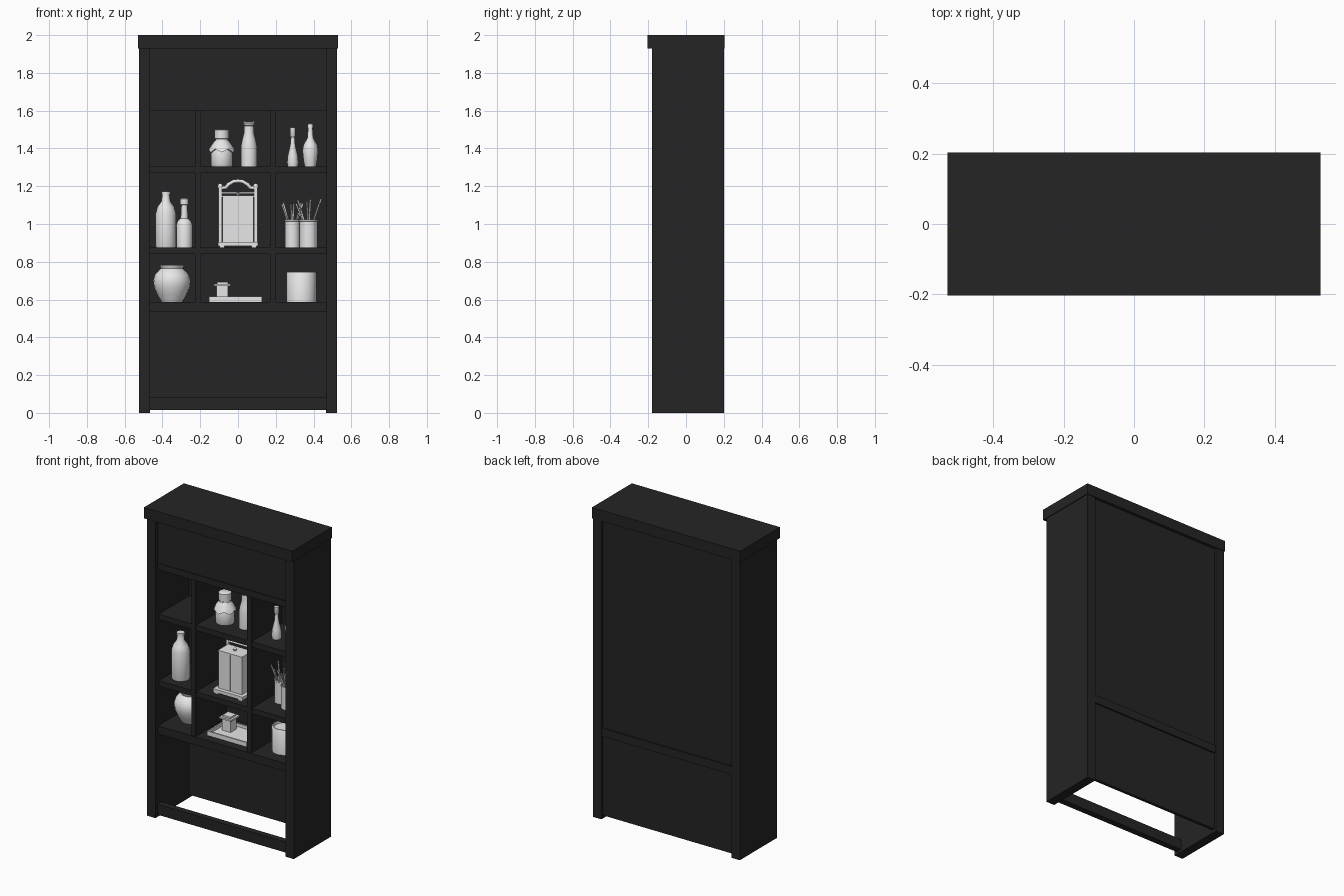
import bpy, bmesh, math, random
from mathutils import Vector

random.seed(4)
default_cube = bpy.data.objects.get("Cube")
if default_cube:
    bpy.data.objects.remove(default_cube, do_unlink=True)


def material(name, rgb):
    m = bpy.data.materials.new(name)
    m.use_nodes = True
    m.diffuse_color = (*rgb, 1)
    m.node_tree.nodes["Principled BSDF"].inputs["Base Color"].default_value = (*rgb, 1)
    return m


black = material("black wood", (0.018,) * 3)
white = material("white ceramic", (0.8,) * 3)


def finish(name, bm, mat, smooth=False):
    bmesh.ops.recalc_face_normals(bm, faces=bm.faces)
    mesh = bpy.data.meshes.new(name)
    bm.to_mesh(mesh)
    bm.free()
    mesh.materials.append(mat)
    ob = bpy.data.objects.new(name, mesh)
    bpy.context.collection.objects.link(ob)
    if smooth:
        bpy.ops.object.select_all(action='DESELECT')
        ob.select_set(True)
        bpy.context.view_layer.objects.active = ob
        bpy.ops.object.shade_smooth_by_angle(angle=math.radians(40))
    return ob


def box(name, x, y, z, mat=black):
    """Box from (min, max) ranges."""
    bm = bmesh.new()
    bmesh.ops.create_cube(bm, size=1)
    for v in bm.verts:
        v.co = [(a + b) / 2 + c * (b - a) for (a, b), c in zip((x, y, z), v.co)]
    return finish(name, bm, mat)


def lathe(name, x, y, z, profile, sides=20):
    """Turned shape from (radius, height) points, closed at both ends."""
    bm = bmesh.new()
    rings = []
    for r, h in profile:
        rings.append([bm.verts.new((x + r * math.cos(a), y + r * math.sin(a), z + h))
                      for a in (math.tau * i / sides for i in range(sides))])
    for low, high in zip(rings, rings[1:]):
        for i in range(sides):
            j = (i + 1) % sides
            bm.faces.new((low[i], low[j], high[j], high[i]))
    bm.faces.new(rings[0])
    bm.faces.new(rings[-1])
    return finish(name, bm, white, True)


def rod(name, points, radius):
    cu = bpy.data.curves.new(name, 'CURVE')
    cu.dimensions = '3D'
    cu.bevel_depth = radius
    cu.bevel_resolution = 1
    cu.use_fill_caps = True
    sp = cu.splines.new('POLY')
    sp.points.add(len(points) - 1)
    for p, co in zip(sp.points, points):
        p.co = (*co, 1)
    cu.materials.append(white)
    ob = bpy.data.objects.new(name, cu)
    bpy.context.collection.objects.link(ob)
    return ob


# Cabinet carcass
inner = (-0.465, 0.465)
for side, s in (("right", -1), ("left", 1)):
    box(f"{side}_side", sorted((s * 0.465, s * 0.525)), (-0.18, 0.2), (0, 1.93))
box("top_cap", (-0.53, 0.53), (-0.204, 0.204), (1.93, 2))
box("back_panel", inner, (0.165, 0.185), (0.02, 1.93))
box("header_panel", inner, (-0.155, -0.135), (1.64, 1.93))
box("header_board", inner, (-0.16, 0.165), (1.6, 1.64))
box("bottom_rail", inner, (-0.16, -0.12), (0.015, 0.083))

# Shelves and dividers
for name, z in (("upper_shelf", (1.27, 1.305)), ("middle_shelf", (0.84, 0.875))):
    box(name, inner, (-0.145, 0.165), z)
box("lower_shelf", inner, (-0.155, 0.195), (0.535, 0.587))
for side, x in (("right", -0.228), ("left", 0.17)):
    box(f"{side}_divider", (x, x + 0.03), (-0.15, 0.165), (0.587, 1.6))

low, mid, high = 0.587, 0.875, 1.305

# Lower shelf: pot, tray with a small lidded box, canister
lathe("round_pot", -0.35, 0.017, low, [
    (0.056, 0), (0.078, 0.04), (0.095, 0.08), (0.099, 0.115), (0.09, 0.145),
    (0.07, 0.168), (0.058, 0.178), (0.066, 0.196), (0.054, 0.196), (0.05, 0.17), (0.07, 0.13)])
tx, ty = (-0.153, 0.127), (-0.097, 0.1)
rim = 0.01
box("tray_floor", tx, ty, (low, low + 0.008), white)
for i in (0, 1):
    a, b = tx[i], ty[i]
    s = 1 - 2 * i
    box(f"tray_end_{i}", sorted((a, a + s * rim)), ty, (low, 0.615), white)
    box(f"tray_edge_{i}", tx, sorted((b, b + s * rim)), (low, 0.615), white)
box("trinket_box", (-0.114, -0.052), (-0.001, 0.061), (0.595, 0.672), white)
box("trinket_lid", (-0.126, -0.04), (-0.013, 0.073), (0.672, 0.682), white)
box("trinket_lid_top", (-0.112, -0.054), (0.001, 0.059), (0.682, 0.692), white)
lathe("canister", 0.336, 0, low, [
    (0.08, 0), (0.08, 0.153), (0.075, 0.16), (0.068, 0.16), (0.066, 0.145)], 12)

# Middle shelf: bottles
lathe("large_bottle", -0.382, -0.04, mid, [
    (0.052, 0), (0.055, 0.008), (0.055, 0.18), (0.045, 0.215), (0.024, 0.245),
    (0.02, 0.28), (0.024, 0.282), (0.024, 0.297), (0.018, 0.297)])
lathe("small_bottle", -0.284, 0.02, mid, [
    (0.042, 0), (0.043, 0.12), (0.036, 0.14), (0.02, 0.155), (0.016, 0.225),
    (0.022, 0.228), (0.022, 0.258), (0.016, 0.262)])

# Middle shelf: cabinet box on a footed base with an arched handle
for x in (-0.085, 0.085):
    for y in (-0.09, 0.03):
        box("box_foot", (x - 0.014, x + 0.014), (y - 0.012, y + 0.012), (mid, 0.884), white)
box("box_base", (-0.107, 0.107), (-0.105, 0.045), (0.884, 0.905), white)
for name, x in (("right_door_box", (-0.083, -0.0008)), ("left_door_box", (0.0008, 0.083))):
    box(name, x, (-0.08, 0.02), (0.905, 1.142), white)
box("box_lid", (-0.086, 0.086), (-0.083, 0.023), (1.142, 1.15), white)
lathe("lid_knob", 0, -0.03, 1.15, [(0.006, 0), (0.012, 0.006), (0.012, 0.012), (0.004, 0.018)], 10)
for x in (-0.094, 0.094):
    box("handle_post", (x - 0.009, x + 0.009), (0.022, 0.04), (0.905, 1.195), white)
    lathe("post_finial", x, 0.031, 1.19, [(0.013, 0), (0.015, 0.01), (0.008, 0.025)], 10)
arch = [(-0.094, 1.19), (-0.065, 1.193), (-0.05, 1.21), (-0.025, 1.225)]
arch += [(0, 1.228)] + [(-x, z) for x, z in reversed(arch)]
rod("arched_handle", [(x, 0.031, z) for x, z in arch], 0.011)
rod("cross_bar", [(-0.094, 0.031, 1.165), (0.094, 0.031, 1.165)], 0.006)

# Middle shelf: open cups holding sticks
for name, x, y, r in (("small_cup", 0.288, 0.03, 0.04), ("large_cup", 0.374, -0.01, 0.048)):
    lathe(name, x, y, mid, [
        (r, 0), (r, 0.138), (r * 1.05, 0.14), (r * 1.05, 0.148), (r * 0.9, 0.148), (r * 0.88, 0.02)])
    for i in range(6):
        a = math.tau * i / 6 + 0.4
        d = Vector((math.cos(a), math.sin(a), 0)) * r
        c = Vector((x, y, mid))
        top = random.uniform(0.225, 0.26)
        rod(f"{name}_stick_{i}", [c - d * 0.3 + Vector((0, 0, 0.03)),
                                  c + d * 1.5 + Vector((0, 0, top))], 0.005)

# Upper shelf: cloth-covered jar
lathe("jar", -0.086, -0.01, high, [
    (0.054, 0), (0.058, 0.008), (0.058, 0.08), (0.05, 0.1), (0.034, 0.125), (0.034, 0.145),
    (0.038, 0.147), (0.038, 0.193), (0.034, 0.196)])
cloth = lathe("jar_cloth", -0.086, -0.01, high, [
    (0.05, 0.083), (0.068, 0.083), (0.056, 0.11), (0.036, 0.138), (0.034, 0.138)], 24)
hem = [v for v in cloth.data.vertices if v.co.z < high + 0.09]
for v in hem:
    a = math.atan2(v.co.y + 0.01, v.co.x + 0.086)
    v.co.z += 0.009 * math.cos(a * 6)

# Upper shelf: bottle with a tied bow, and two slim bottles
lathe("tied_bottle", 0.058, 0, high, [
    (0.042, 0), (0.043, 0.105), (0.036, 0.14), (0.027, 0.175), (0.025, 0.215),
    (0.03, 0.22), (0.03, 0.226), (0.02, 0.235)])
for s in (-1, 1):
    rod("bow_loop", [(0.058, -0.01, 1.528), (0.058 + s * 0.026, -0.012, 1.542),
                     (0.058 + s * 0.026, -0.012, 1.526), (0.058, -0.01, 1.528)], 0.006)
lathe("slim_bottle", 0.29, -0.02, high, [
    (0.027, 0), (0.03, 0.02), (0.026, 0.06), (0.014, 0.11), (0.01, 0.155),
    (0.014, 0.16), (0.014, 0.205), (0.01, 0.207)])
lathe("tall_bottle", 0.383, 0, high, [
    (0.03, 0), (0.036, 0.03), (0.042, 0.085), (0.036, 0.115), (0.016, 0.15), (0.012, 0.205),
    (0.016, 0.207), (0.013, 0.225), (0.009, 0.228)])
